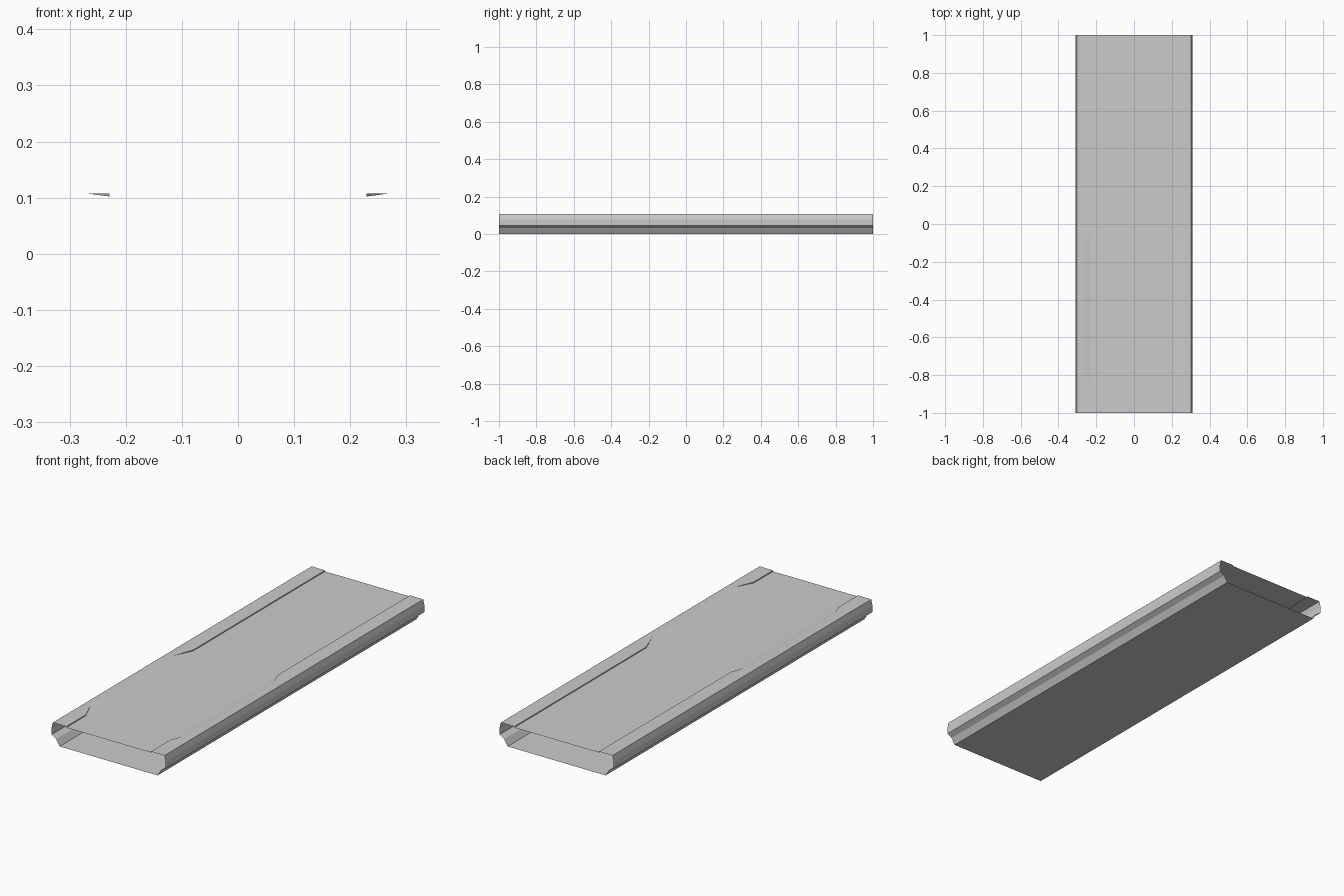
import bpy, bmesh

if "Cube" in bpy.data.objects:
    bpy.data.objects.remove(bpy.data.objects["Cube"])

TOP, DECK = 0.107, 0.102      # lip height and recessed deck height
IN, OUT = 0.229, 0.302        # inner and outer edge of each lip
NOTCH_X = 0.266               # outer limit of the sloped notch
SIDE = [(OUT, TOP), (0.309, 0.078), (0.308, 0.046), (0.284, 0.031), (0.265, 0.0)]


def make(name, faces):
    bm = bmesh.new()
    for f in faces:
        bm.faces.new([bm.verts.new(p) for p in f])
    bmesh.ops.remove_doubles(bm, verts=bm.verts[:], dist=1e-5)
    bmesh.ops.recalc_face_normals(bm, faces=bm.faces[:])
    me = bpy.data.meshes.new(name)
    bm.to_mesh(me)
    bm.free()
    ob = bpy.data.objects.new(name, me)
    bpy.context.collection.objects.link(ob)
    return ob


def strip(a, b, y0=-1, y1=1):
    """Flat panel along y between two (x, z) profile points."""
    return [(a[0], y0, a[1]), (a[0], y1, a[1]), (b[0], y1, b[1]), (b[0], y0, b[1])]


# Open-ended tray: floor, creased side walls, recessed top deck
faces = [strip((-0.265, 0), (0.265, 0)), strip((-IN, DECK), (IN, DECK))]
for s in (-1, 1):
    pts = [(s * x, z) for x, z in SIDE]
    faces += [strip(a, b) for a, b in zip(pts, pts[1:])]

    # Raised lip with a tapered notch
    rim = [(IN, -0.85), (NOTCH_X, -0.76), (NOTCH_X, -0.12), (IN, -0.02)]
    lip = [(OUT, -1), (IN, -1)] + rim + [(IN, 1), (OUT, 1)]
    faces.append([(s * x, y, TOP) for x, y in lip])
    for y0, y1 in ((-1, -0.85), (-0.02, 1)):
        faces.append(strip((s * IN, DECK), (s * IN, TOP), y0, y1))

    # Sloped notch floor and its triangular end walls
    faces.append([(s * x, y, DECK if x == IN else TOP) for x, y in rim])
    for a, b in ((rim[0], rim[1]), (rim[3], rim[2])):
        faces.append([(s * a[0], a[1], TOP), (s * b[0], b[1], TOP), (s * a[0], a[1], DECK)])

make("tray_shell", faces)
